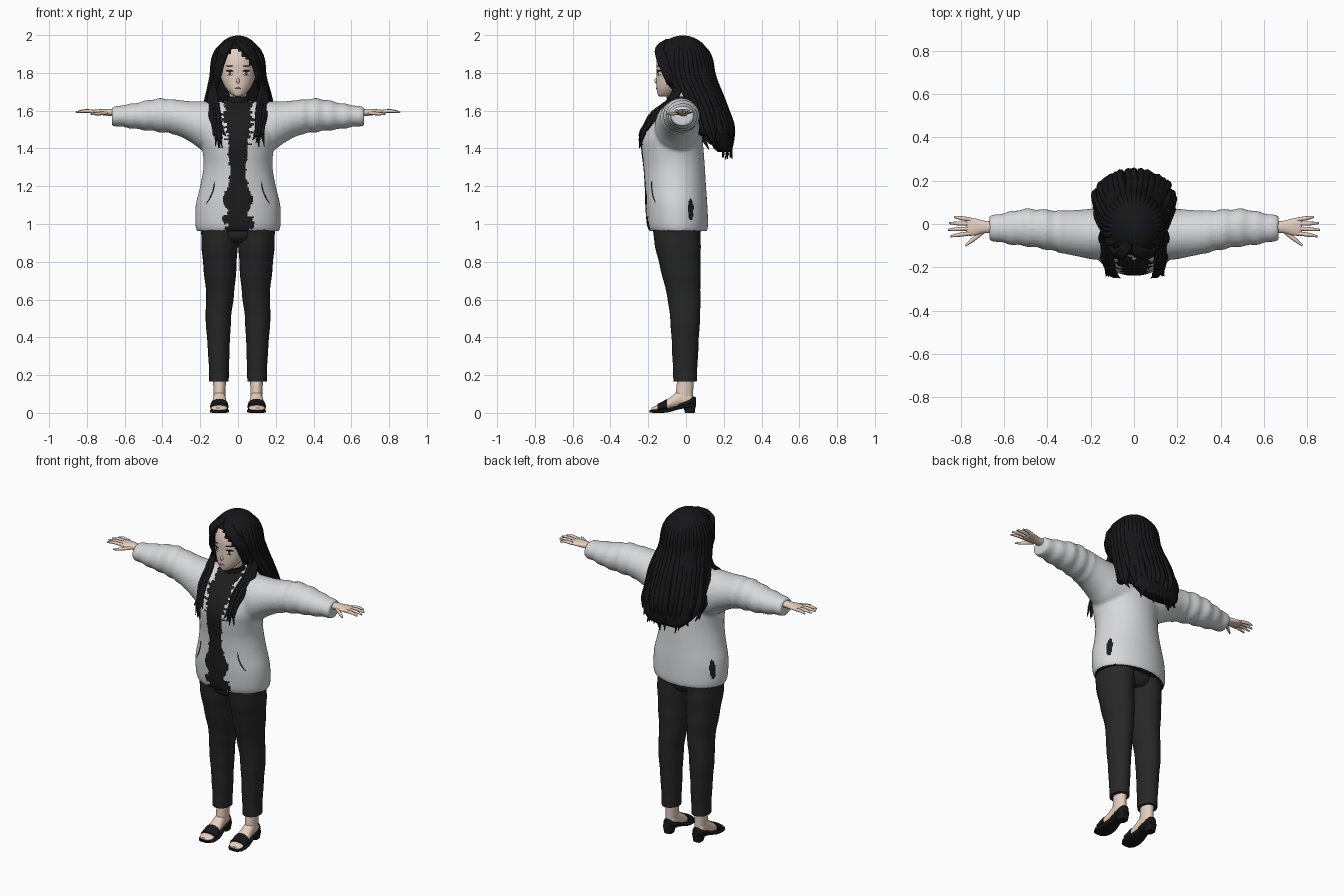
import bpy, bmesh, math, random
from mathutils import Vector
from mathutils.bvhtree import BVHTree

random.seed(4)
cube = bpy.data.objects.get("Cube")
if cube:
    bpy.data.objects.remove(cube)


def material(name, r, g, b):
    m = bpy.data.materials.new(name)
    m.use_nodes = True
    m.diffuse_color = (r, g, b, 1)
    node = m.node_tree.nodes["Principled BSDF"]
    node.inputs["Base Color"].default_value = (r, g, b, 1)
    node.inputs["Roughness"].default_value = 0.9
    return m


SKIN = material("skin", .78, .62, .52)
HAIR = material("hair black", .008, .008, .009)
JACKET = material("jacket pale grey", .68, .69, .71)
SHIRT = material("shirt black", .012, .012, .012)
PANTS = material("trouser charcoal", .02, .02, .021)
SHOE = material("sandal black", .009, .009, .009)
WHITE = material("eye white", .85, .85, .83)
IRIS = material("iris brown", .1, .07, .05)
LIP = material("lip pink", .55, .3, .27)


def spline(rows, steps):
    """Smoothly interpolate a list of equal-length tuples."""
    out = []
    for i in range(len(rows) - 1):
        quad = [rows[max(0, min(len(rows) - 1, i + k))] for k in (-1, 0, 1, 2)]
        for s in range(steps):
            t = s / steps
            out.append([b + .5 * t * (c - a + t * (2*a - 5*b + 4*c - d + t * (3*(b - c) + d - a)))
                        for a, b, c, d in zip(*quad)])
    return out + [list(rows[-1])]


def add_loft(bm, axis, rows, side=1, steps=4, seg=28, power=2, wobble=None):
    """Rows are (position, a min, a max, b min, b max) along the axis."""
    loops = []
    for t, a0, a1, b0, b1 in spline(rows, steps):
        k = 1 + (wobble(t) if wobble else 0)
        ring = []
        for i in range(seg):
            ang = math.tau * i / seg
            c, s = math.cos(ang), math.sin(ang)
            a = (a0 + a1) / 2 + k * (a1 - a0) / 2 * math.copysign(abs(c) ** (2 / power), c)
            b = (b0 + b1) / 2 + k * (b1 - b0) / 2 * math.copysign(abs(s) ** (2 / power), s)
            x, y, z = {"z": (a, b, t), "x": (t, a, b), "y": (a, t, b)}[axis]
            ring.append(bm.verts.new((x * side, y, z)))
        loops.append(ring)
    for p, q in zip(loops, loops[1:]):
        for i in range(seg):
            j = (i + 1) % seg
            bm.faces.new((p[i], p[j], q[j], q[i]))
    bm.faces.new(loops[0])
    bm.faces.new(loops[-1])


def finish(bm, name, mat):
    bmesh.ops.recalc_face_normals(bm, faces=bm.faces)
    me = bpy.data.meshes.new(name)
    bm.to_mesh(me)
    bm.free()
    me.materials.append(mat)
    me.shade_smooth()
    me.set_sharp_from_angle(angle=math.radians(50))
    ob = bpy.data.objects.new(name, me)
    bpy.context.collection.objects.link(ob)
    return ob


def loft(name, mat, axis, rows, **kw):
    bm = bmesh.new()
    add_loft(bm, axis, rows, **kw)
    return finish(bm, name, mat)


def blob(name, mat, loc, size, rot=(0, 0, 0)):
    bm = bmesh.new()
    bmesh.ops.create_uvsphere(bm, u_segments=20, v_segments=12, radius=1)
    ob = finish(bm, name, mat)
    ob.location, ob.scale, ob.rotation_euler = loc, size, rot
    return ob


def strands(name, mat, paths, depth, tip=.15, root=.7):
    """Tapered tubes, one spline per path."""
    cu = bpy.data.curves.new(name, "CURVE")
    cu.dimensions = "3D"
    cu.bevel_depth, cu.bevel_resolution, cu.resolution_u = depth, 2, 6
    cu.use_fill_caps = True
    cu.materials.append(mat)
    for path in paths:
        sp = cu.splines.new("BEZIER")
        sp.bezier_points.add(len(path) - 1)
        for i, (bp, co) in enumerate(zip(sp.bezier_points, path)):
            bp.co = co
            bp.handle_left_type = bp.handle_right_type = "AUTO"
            bp.radius = tip if i == len(path) - 1 else root if i == 0 else 1
    ob = bpy.data.objects.new(name, cu)
    bpy.context.collection.objects.link(ob)
    return ob


# Jacket: body and sleeves fused into one soft surface
bm = bmesh.new()
add_loft(bm, "z", [
    (.962, -.218, .218, -.195, .112), (1, -.226, .226, -.208, .117), (1.1, -.224, .224, -.216, .113),
    (1.2, -.2, .2, -.219, .106), (1.3, -.183, .183, -.226, .1), (1.38, -.187, .187, -.236, .094),
    (1.45, -.2, .2, -.238, .088), (1.52, -.205, .205, -.212, .082), (1.58, -.2, .2, -.168, .077),
    (1.625, -.17, .17, -.12, .065), (1.65, -.09, .09, -.09, .05)], seg=48)
for side in (1, -1):
    add_loft(bm, "x", [
        (.09, -.165, .08, 1.36, 1.647), (.18, -.165, .072, 1.385, 1.65), (.25, -.152, .066, 1.433, 1.65),
        (.33, -.135, .062, 1.472, 1.658), (.42, -.115, .067, 1.488, 1.664), (.5, -.103, .07, 1.497, 1.65),
        (.56, -.096, .06, 1.505, 1.637), (.62, -.085, .047, 1.515, 1.628), (.667, -.076, .038, 1.52, 1.618)],
        side=side, steps=8, wobble=lambda t: .04 * math.sin(t * 80) * (t > .34))
jacket = finish(bm, "jacket", JACKET)
mod = jacket.modifiers.new("fuse", "REMESH")
mod.mode, mod.voxel_size = "VOXEL", .009
mod = jacket.modifiers.new("soften", "SMOOTH")
mod.iterations = 6
graph = bpy.context.evaluated_depsgraph_get()
jacket.data = bpy.data.meshes.new_from_object(jacket.evaluated_get(graph))
jacket.modifiers.clear()
me = jacket.data
me.materials.clear()
me.materials.append(JACKET)
me.materials.append(SHIRT)
me.shade_smooth()

# Ragged dark opening down the front, side marks and hollow underside
opening = spline([(.95, .06), (1.05, .045), (1.13, .072), (1.24, .04), (1.36, .045), (1.5, .05), (1.6, .06), (1.66, .09)], 8)
spikes = [random.random() for _ in range(200)]
for p in me.polygons:
    x, y, z = p.center
    width = min(opening, key=lambda r: abs(r[0] - z))[1]
    ragged = .04 if z < 1.05 or 1.42 < z < 1.6 else .01
    width += ragged * spikes[int(z * 75) + (x > 0) * 2]
    front = y < -.06 and abs(x) < width
    mark = abs(x) > .17 and ((y - .025) / .015) ** 2 + ((z - 1.075) / .058) ** 2 < 1
    under = p.normal.z < -.8 and z < 1
    p.material_index = int(front or mark or under)

# Pocket slits laid on the jacket surface
tree = BVHTree.FromPolygons([v.co for v in me.vertices], [p.vertices for p in me.polygons])
slits = []
for side in (1, -1):
    line = [(side * (.125 + .045 * t * t), -1, 1.225 - .12 * t) for t in (0, .25, .5, .75, 1)]
    slits.append([tree.ray_cast(Vector(o), Vector((0, 1, 0)))[0] for o in line])
strands("pocket_slits", SHIRT, slits, .0028)

# Neck and high collar
loft("neck", SKIN, "z", [(1.6, -.05, .05, -.08, .03), (1.67, -.046, .046, -.095, .015), (1.76, -.05, .05, -.1, .02)])
loft("collar", SHIRT, "z", [(1.58, -.1, .1, -.12, .05), (1.63, -.068, .068, -.1, .04),
                            (1.655, -.058, .058, -.1, .03), (1.675, -.056, .056, -.104, .025)])

# Head and face
loft("head", SKIN, "z", [
    (1.676, -.014, .014, -.142, -.1), (1.686, -.035, .035, -.15, -.06), (1.72, -.066, .066, -.156, -.01),
    (1.76, -.086, .086, -.157, .04), (1.8, -.094, .094, -.156, .06), (1.86, -.1, .1, -.156, .08),
    (1.92, -.088, .088, -.135, .07), (1.965, -.05, .05, -.09, .03), (1.975, -.01, .01, -.05, 0)])
blob("nose", SKIN, (0, -.156, 1.758), (.009, .012, .014))
blob("mouth", LIP, (0, -.156, 1.718), (.017, .004, .004))
for side, tag in ((1, "left"), (-1, "right")):
    turn = (0, 0, side * .48)
    blob(tag + "_eye", WHITE, (side * .044, -.142, 1.798), (.021, .004, .013), turn)
    blob(tag + "_iris", IRIS, (side * .043, -.1455, 1.798), (.009, .003, .012), turn)
    blob(tag + "_lash", HAIR, (side * .044, -.1445, 1.811), (.023, .004, .004), turn)
    blob(tag + "_brow", HAIR, (side * .044, -.146, 1.837), (.022, .003, .003), turn)
    blob(tag + "_ear", SKIN, (side * .1, -.045, 1.785), (.012, .02, .032))
    blob(tag + "_earring", SHOE, (side * .11, -.05, 1.745), (.005, .005, .01))

# Hair cap with the face cut away along a parted hairline
bm = bmesh.new()
bmesh.ops.create_uvsphere(bm, u_segments=40, v_segments=30, radius=1)
for v in bm.verts:
    v.co = (v.co.x * .13, v.co.y * .148 - .017, v.co.z * .143 + 1.855)


def bare(c):
    return c.z < 1.74 or (c.y < -.035 and c.z < 1.935 - 1.1 * abs(c.x + .015))


bmesh.ops.delete(bm, geom=[f for f in bm.faces if bare(f.calc_center_median())], context="FACES")
finish(bm, "hair_cap", HAIR)

# Back hair: solid core plus overlapping locks
loft("hair_back", HAIR, "z", [
    (1.92, -.1, .1, -.03, .1), (1.8, -.128, .128, -.02, .145), (1.7, -.142, .142, .02, .18),
    (1.6, -.16, .16, .06, .215), (1.5, -.165, .165, .1, .24), (1.42, -.15, .15, .135, .245), (1.38, -.11, .11, .17, .235)])
paths = []
for layer in (0, 1):
    for i in range(23):
        s = i / 11 - 1
        c, n = math.cos(s * 1.8), math.sin(s * 1.8)
        r = lambda a: random.uniform(-a, a)
        out = 1 - .12 * layer
        paths.append([
            (.03 * n, -.02 + .03 * c, 1.978), (.108 * n, -.017 + .122 * c, 1.91),
            (.133 * n, .145 * c - .004, 1.78), (.165 * n * out + r(.006), .06 + .14 * c * out, 1.63),
            (.175 * n * out + r(.012), .105 + .137 * c * out, 1.49),
            (.165 * n * out + r(.025), .14 + .09 * c + r(.02), 1.36 + .08 * abs(s) + r(.045))])
strands("hair_back_locks", HAIR, paths, .019)

# Long locks falling over the chest, and the parted fringe
front, fringe = [], []
for side in (1, -1):
    for i in range(8):
        k = i / 7
        r = random.uniform(-.012, .012)
        front.append([
            (side * .02, -.05, 1.982), (side * .112, -.09 + .04 * k, 1.89), (side * .127, -.06 + .03 * k, 1.77),
            (side * (.115 + .035 * k), -.075 + .03 * k, 1.68), (side * (.1 + .045 * k), -.19 + .03 * k + r, 1.57),
            (side * (.095 + .03 * k) + r, -.235 + .012 * k, 1.48 + r),
            (side * (.075 + .06 * k) + r, -.25 + .01 * k, 1.42 + random.uniform(-.02, .06))])
    for i in range(7):
        k = i / 6
        fringe.append([
            (-.012 + side * .01 * k, -.1 + .04 * k, 1.972), (-.012 + side * (.04 + .03 * k), -.148 + .02 * k, 1.93),
            (side * (.078 + .024 * k), -.142 + .035 * k, 1.87), (side * (.098 + .018 * k), -.115 + .04 * k, 1.8),
            (side * (.1 + .02 * k), -.1 + .045 * k, 1.74 - .05 * k)])
strands("hair_chest_locks", HAIR, front, .011)
strands("hair_fringe", HAIR, fringe, .014)

# Trousers
loft("trouser_seat", PANTS, "z", [(.9, -.05, .05, -.12, .05), (.93, -.15, .15, -.16, .07), (1.02, -.19, .19, -.175, .085)])
for side, tag in ((1, "left"), (-1, "right")):
    loft(tag + "_trouser_leg", PANTS, "z", [
        (.165, .05, .152, -.066, .056), (.3, .046, .157, -.072, .063), (.42, .041, .166, -.078, .069),
        (.52, .035, .172, -.086, .075), (.62, .022, .168, -.1, .076), (.75, .01, .181, -.132, .077),
        (.88, .002, .193, -.163, .077), (1, -.01, .197, -.18, .08)], side=side, wobble=lambda t: .012 * math.sin(t * 45))

    # Hand: palm, four fingers and thumb
    loft(tag + "_palm", SKIN, "x", [
        (.64, -.045, .012, 1.57, 1.61), (.69, -.042, .015, 1.573, 1.61), (.73, -.052, .025, 1.578, 1.608),
        (.765, -.054, .03, 1.583, 1.604), (.775, -.045, .024, 1.588, 1.6)], side=side)
    fingers = [[(side * .755, y, 1.594), (side * (.755 + .55 * n), y + spread / 2, 1.598),
                (side * (.755 + n), y + spread, 1.592)]
               for y, n, spread in ((-.043, .092, -.014), (-.021, .104, -.006), (.001, .098, .003), (.021, .076, .012))]
    fingers.append([(side * .695, -.035, 1.588), (side * .74, -.07, 1.584), (side * .778, -.1, 1.582)])
    strands(tag + "_fingers", SKIN, fingers, .0095, tip=.5, root=1)

    # Foot
    loft(tag + "_ankle", SKIN, "z", [(.06, .068, .13, -.06, .04), (.1, .066, .13, -.055, .038), (.19, .064, .132, -.045, .04)], side=side)
    loft(tag + "_foot", SKIN, "y", [
        (.044, .085, .113, .045, .075), (.02, .07, .128, .036, .105), (-.03, .066, .131, .03, .12),
        (-.08, .06, .137, .02, .085), (-.13, .055, .143, .012, .05), (-.17, .06, .14, .01, .034), (-.183, .08, .125, .012, .026)], side=side)

    # Sandal: sole, heel, heel cup and toe strap
    loft(tag + "_sole", SHOE, "y", [
        (.052, .08, .118, .035, .052), (.02, .064, .134, .03, .047), (-.04, .062, .136, .018, .038),
        (-.1, .05, .146, .002, .022), (-.16, .05, .148, 0, .016), (-.192, .075, .13, .002, .014)], side=side, power=4)
    loft(tag + "_heel", SHOE, "z", [(0, .076, .122, -.004, .046), (.045, .068, .13, -.02, .052)], side=side, power=4)
    loft(tag + "_heel_cup", SHOE, "y", [
        (.053, .084, .114, .035, .082), (.03, .067, .131, .03, .088), (-.005, .063, .135, .03, .066), (-.04, .062, .136, .025, .05)], side=side)
    loft(tag + "_toe_strap", SHOE, "y", [(-.1, .052, .146, .01, .075), (-.125, .05, .148, .008, .06), (-.15, .051, .147, .008, .048)], side=side)
